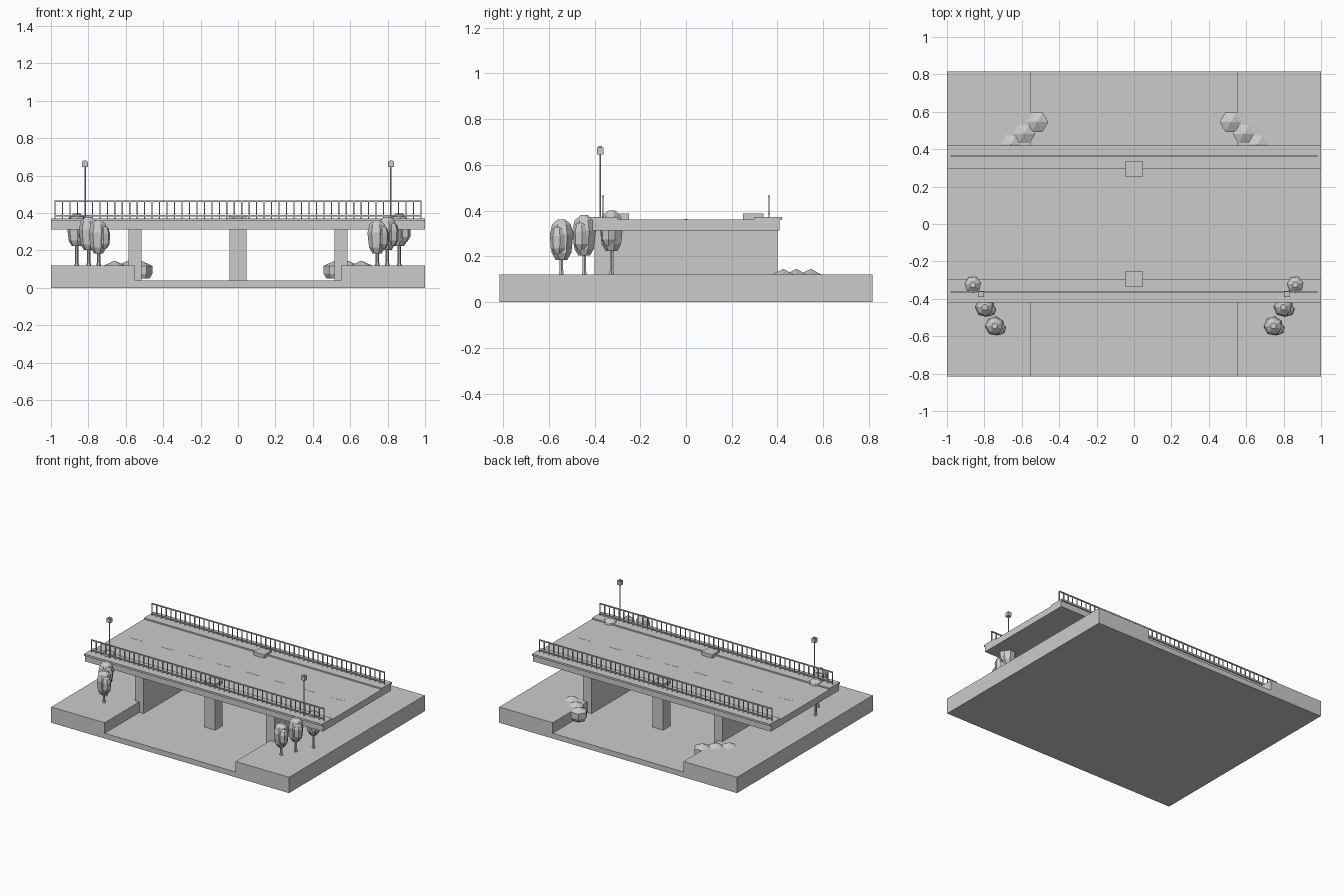
import bpy, bmesh, math
from mathutils import Matrix, Vector

cube = bpy.data.objects.get("Cube")
if cube:
    bpy.data.objects.remove(cube, do_unlink=True)

GREY = (0.6, 0.6, 0.6, 1)
mat = bpy.data.materials.new("light grey")
mat.use_nodes = True
mat.diffuse_color = GREY
mat.node_tree.nodes["Principled BSDF"].inputs["Base Color"].default_value = GREY


def finish(name, bm):
    bmesh.ops.recalc_face_normals(bm, faces=bm.faces)
    mesh = bpy.data.meshes.new(name)
    bm.to_mesh(mesh)
    bm.free()
    mesh.materials.append(mat)
    obj = bpy.data.objects.new(name, mesh)
    bpy.context.collection.objects.link(obj)
    return obj


def add_box(bm, x, y, z):
    """Box spanning the (low, high) pair given for each axis."""
    spans = (x, y, z)
    centre = Vector([(a + b) / 2 for a, b in spans])
    size = Matrix.Diagonal([b - a for a, b in spans] + [1])
    bmesh.ops.create_cube(bm, size=1, matrix=Matrix.Translation(centre) @ size)


def box(name, x, y, z):
    bm = bmesh.new()
    add_box(bm, x, y, z)
    return finish(name, bm)


def add_lathe(bm, centre, profile, sides, turn=0.0):
    """Faceted solid of revolution from (radius, height) pairs."""
    rings = []
    for r, z in profile:
        rings.append([bm.verts.new((centre[0] + r * math.cos(turn + math.tau * i / sides),
                                    centre[1] + r * math.sin(turn + math.tau * i / sides), z))
                      for i in range(sides)])
    for low, high in zip(rings, rings[1:]):
        for i in range(sides):
            j = (i + 1) % sides
            bm.faces.new((low[i], low[j], high[j], high[i]))
    bm.faces.new(rings[0][::-1])
    bm.faces.new(rings[-1])


SIDES = (("right", -1), ("left", 1))


def span(sign, a, b):
    return tuple(sorted((sign * a, sign * b)))


# Ground: sunken road between two raised banks
box("lower_road", (-0.55, 0.55), (-0.815, 0.815), (0, 0.04))
for side, s in SIDES:
    box(f"{side}_bank", span(s, 0.55, 1), (-0.815, 0.815), (0, 0.12))
    box(f"{side}_abutment", span(s, 0.515, 0.585), (-0.4, 0.4), (0.03, 0.315))

# Bridge deck with raised walkways and piers
box("deck", (-1, 1), (-0.41, 0.41), (0.312, 0.362))
for end, s in (("front", -1), ("back", 1)):
    box(f"{end}_walkway", (-1, 1), span(s, 0.298, 0.42), (0.358, 0.372))
    box(f"{end}_pier", (-0.045, 0.045), span(s, 0.25, 0.338), (0.03, 0.388))

    # Railing: two rails and evenly spaced bars
    bm = bmesh.new()
    for z in (0.386, 0.462):
        add_box(bm, (-0.98, 0.98), span(s, 0.359, 0.367), (z - 0.004, z + 0.004))
    bars = 49
    for i in range(bars + 1):
        x = -0.978 + 1.956 * i / bars
        add_box(bm, (x - 0.003, x + 0.003), span(s, 0.36, 0.366), (0.37, 0.462))
    finish(f"{end}_railing", bm)

# Lane dashes on the deck
bm = bmesh.new()
for i in range(8):
    x = -0.84 + 0.24 * i
    add_box(bm, (x - 0.05, x + 0.05), (-0.006, 0.006), (0.36, 0.363))
finish("lane_dashes", bm)

# Street lamps
for side, s in SIDES:
    bm = bmesh.new()
    add_lathe(bm, (s * 0.818, -0.375), [(0.004, 0.365), (0.004, 0.65)], 6)
    add_box(bm, span(s, 0.803, 0.833), (-0.39, -0.36), (0.645, 0.675))
    add_box(bm, span(s, 0.81, 0.826), (-0.383, -0.367), (0.675, 0.682))
    finish(f"{side}_street_lamp", bm)

# Trees: trunk, faceted crown and a smaller side crown
CROWN = [(0.026, 0.185), (0.044, 0.215), (0.053, 0.295), (0.042, 0.34), (0.016, 0.362)]
SMALL = [(0.018, 0.21), (0.033, 0.235), (0.036, 0.29), (0.026, 0.32), (0.01, 0.332)]
for side, s in SIDES:
    for n, (x, y, lift) in enumerate(((0.862, -0.325, 0.038), (0.798, -0.445, 0.018),
                                      (0.745, -0.545, 0.0))):
        trunk = bmesh.new()
        add_lathe(trunk, (s * x, y), [(0.013, 0.115), (0.009, 0.14), (0.009, 0.22 + lift)], 6)
        finish(f"{side}_trunk_{n + 1}", trunk)
        crown = bmesh.new()
        add_lathe(crown, (s * x, y), [(r, z + lift) for r, z in CROWN], 7, 0.3 + n)
        add_lathe(crown, (s * x + 0.026, y - 0.014), [(r, z + lift) for r, z in SMALL], 7, n)
        finish(f"{side}_crown_{n + 1}", crown)

# Faceted bushes at the back
BUSH = [(0.045, 0.05), (0.06, 0.075), (0.06, 0.118), (0.001, 0.145)]
for side, s in SIDES:
    for n, (x, y) in enumerate(((0.518, 0.545), (0.588, 0.482), (0.66, 0.425))):
        bm = bmesh.new()
        add_lathe(bm, (s * x, y), BUSH, 6)
        finish(f"{side}_bush_{n + 1}", bm)
